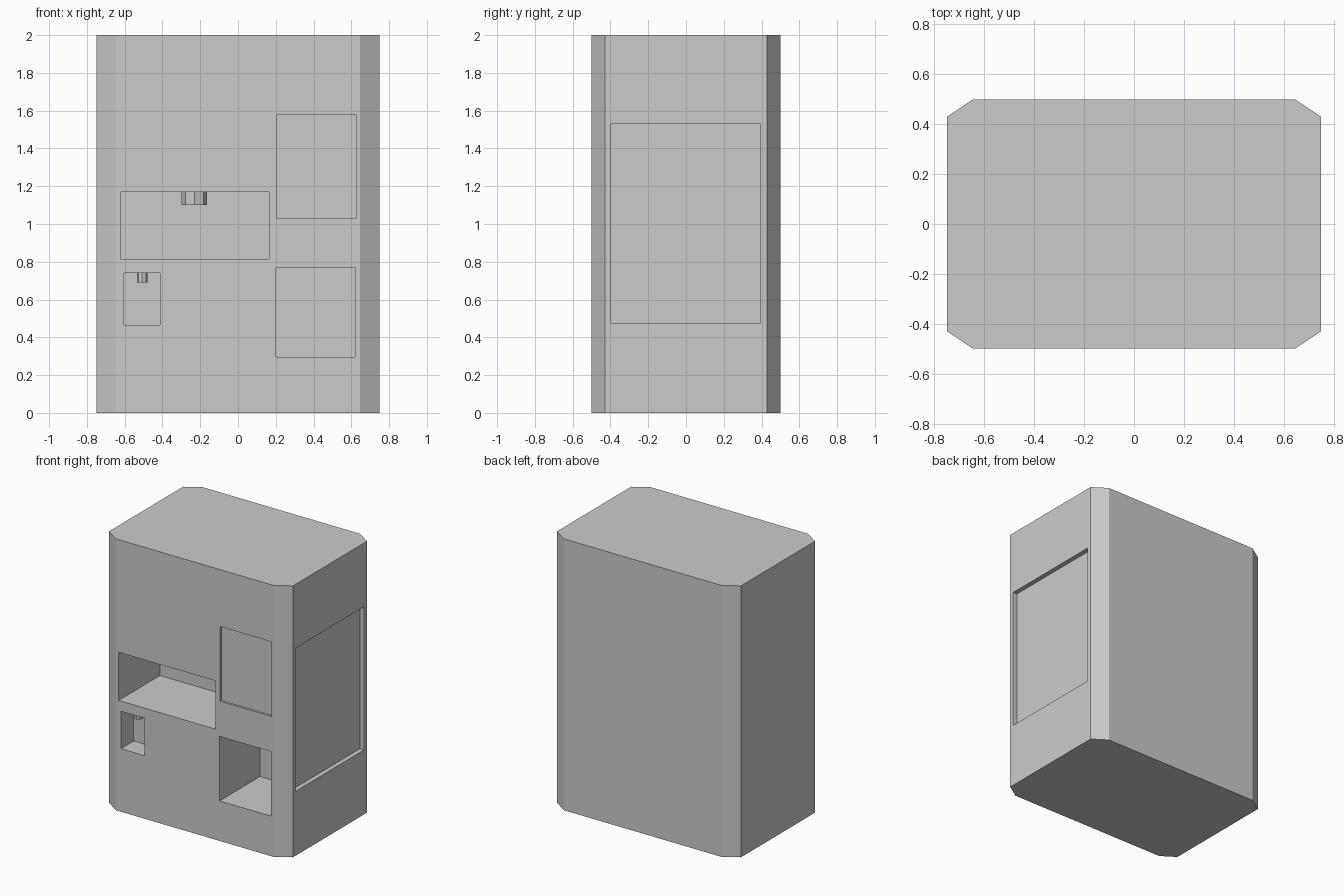
import bpy
import bmesh
import math

if "Cube" in bpy.data.objects:
    bpy.data.objects.remove(bpy.data.objects["Cube"])


def new_object(name, bm):
    bmesh.ops.recalc_face_normals(bm, faces=bm.faces)
    mesh = bpy.data.meshes.new(name)
    bm.to_mesh(mesh)
    bm.free()
    obj = bpy.data.objects.new(name, mesh)
    bpy.context.collection.objects.link(obj)
    return obj


def prism(name, outline, z0, z1):
    bm = bmesh.new()
    base = bm.faces.new([bm.verts.new((x, y, z0)) for x, y in outline])
    top = bmesh.ops.extrude_face_region(bm, geom=[base], use_keep_orig=True)["geom"]
    for v in (g for g in top if isinstance(g, bmesh.types.BMVert)):
        v.co.z = z1
    return new_object(name, bm)


def box(name, x0, x1, y0, y1, z0, z1):
    return prism(name, [(x0, y0), (x1, y0), (x1, y1), (x0, y1)], z0, z1)


def octagon_nozzle(name, x, y, radius, z0, z1):
    ring = [(x + radius * math.cos(i * math.pi / 4),
             y + radius * math.sin(i * math.pi / 4)) for i in range(8)]
    return prism(name, ring, z0, z1)


# Cabinet with chamfered vertical corners
W, D, CX, CY = 0.75, 0.5, 0.645, 0.43
cabinet = prism("cabinet", [(-CX, -D), (CX, -D), (W, -CY), (W, CY),
                            (CX, D), (-CX, D), (-W, CY), (-W, -CY)], 0, 2)

# Front recesses: x range, z range, depth; then the side panel
front = {
    "wide_bay": (-0.622, 0.165, 0.815, 1.17, 0.48),
    "small_bay": (-0.603, -0.414, 0.465, 0.74, 0.147),
    "lower_bay": (0.2, 0.62, 0.295, 0.77, 0.47),
    "display_panel": (0.205, 0.625, 1.03, 1.58, 0.015),
}
cutters = [box(n + "_cutter", x0, x1, -0.6, -D + depth, z0, z1)
           for n, (x0, x1, z0, z1, depth) in front.items()]
cutters.append(box("side_panel_cutter", W - 0.034, 0.9, -0.4, 0.395, 0.475, 1.53))

for cutter in cutters:
    cutter.hide_render = True
    cutter.display_type = 'WIRE'
    mod = cabinet.modifiers.new(cutter.name, 'BOOLEAN')
    mod.operation = 'DIFFERENCE'
    mod.solver = 'EXACT'
    mod.object = cutter
bpy.context.view_layer.objects.active = cabinet
for mod in list(cabinet.modifiers):
    bpy.ops.object.modifier_apply(modifier=mod.name)
for cutter in cutters:
    bpy.data.objects.remove(cutter)

# Dispensing nozzles hanging from the bay ceilings
octagon_nozzle("large_nozzle", -0.231, -0.26, 0.067, 1.1, 1.17)
octagon_nozzle("small_nozzle", -0.508, -0.43, 0.028, 0.69, 0.74)
